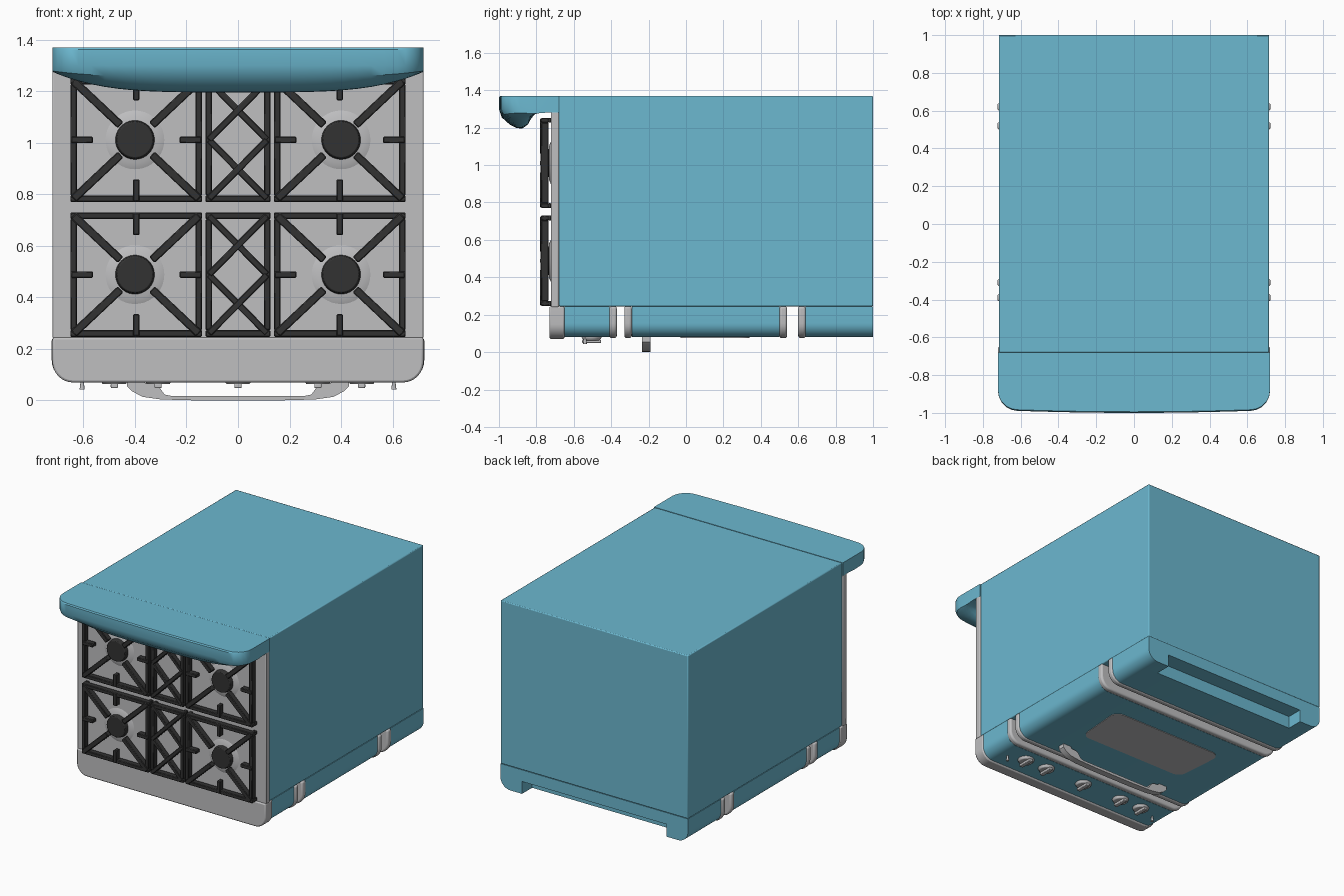
import bpy, bmesh, math
from mathutils import Matrix, Vector

if "Cube" in bpy.data.objects:
    bpy.data.objects.remove(bpy.data.objects["Cube"])


def mat(name, col):
    m = bpy.data.materials.new(name)
    m.diffuse_color = (*col, 1)
    m.use_nodes = True
    m.node_tree.nodes["Principled BSDF"].inputs["Base Color"].default_value = m.diffuse_color
    return m


BLUE = mat("enamel_blue", (0.15, 0.48, 0.63))
GREY = mat("steel_grey", (0.52, 0.52, 0.53))
DARK = mat("cast_iron", (0.032, 0.032, 0.032))


def finish(bm, name, m, bevel=0.0, seg=2):
    bmesh.ops.recalc_face_normals(bm, faces=bm.faces[:])
    me = bpy.data.meshes.new(name)
    bm.to_mesh(me)
    bm.free()
    ob = bpy.data.objects.new(name, me)
    bpy.context.collection.objects.link(ob)
    me.materials.append(m)
    if bevel:
        b = ob.modifiers.new("Bevel", 'BEVEL')
        b.width, b.segments, b.limit_method = bevel, seg, 'ANGLE'
        b.angle_limit = math.radians(40)
    bpy.context.view_layer.objects.active = ob
    ob.select_set(True)
    bpy.ops.object.shade_smooth_by_angle(angle=math.radians(35))
    ob.select_set(False)
    return ob


def add_prism(bm, pts, a, b, axis='y'):
    """Extrude a 2D outline: (x, z) along y, or (x, y) along z."""
    f = (lambda p, t: (p[0], t, p[1])) if axis == 'y' else (lambda p, t: (p[0], p[1], t))
    A = [bm.verts.new(f(p, a)) for p in pts]
    B = [bm.verts.new(f(p, b)) for p in pts]
    n = len(pts)
    bm.faces.new(A)
    bm.faces.new(B[::-1])
    for i in range(n):
        bm.faces.new((A[i], B[i], B[(i + 1) % n], A[(i + 1) % n]))


def prism(name, pts, a, b, m, axis='y', bevel=0.0, seg=2):
    bm = bmesh.new()
    add_prism(bm, pts, a, b, axis)
    return finish(bm, name, m, bevel, seg)


def arc(cx, cy, r, a0, a1, n=8):
    return [(cx + r * math.cos(math.radians(a0 + (a1 - a0) * i / n)),
             cy + r * math.sin(math.radians(a0 + (a1 - a0) * i / n))) for i in range(n + 1)]


def rect(x0, x1, y0, y1):
    return [(x0, y0), (x1, y0), (x1, y1), (x0, y1)]


def tub(w, z0, z1, r, notch=None):
    """Outline with a flat top and rounded lower corners, optional notch (half width, height)."""
    mid = []
    if notch:
        nw, nz = notch
        mid = [(-nw, z0), (-nw, nz), (nw, nz), (nw, z0)]
    return [(-w, z1)] + arc(-w + r, z0 + r, r, 180, 270) + mid + arc(w - r, z0 + r, r, 270, 360) + [(w, z1)]


# oven body
prism("oven_body", rect(-0.715, 0.715, 0.245, 1.37), -0.68, 1.0, BLUE, bevel=0.006)

# front sections, all sharing the rounded outline
prism("cooktop_front_edge", tub(0.72, 0.07, 0.245, 0.08), -0.73, -0.65, GREY, bevel=0.008)
prism("control_panel", tub(0.715, 0.08, 0.245, 0.075), -0.65, -0.41, BLUE)
prism("oven_door", tub(0.715, 0.08, 0.245, 0.075), -0.29, 0.50, BLUE)
prism("drawer_panel", tub(0.715, 0.08, 0.245, 0.075), 0.64, 0.89, BLUE)
prism("drawer_toe_kick", tub(0.715, 0.08, 0.245, 0.075, (0.55, 0.165)), 0.89, 1.0, BLUE)
for i, y in enumerate((-0.41, -0.33, 0.50, 0.60)):
    prism(f"trim_band_{i}", tub(0.723, 0.075, 0.245, 0.08), y, y + 0.04, GREY, bevel=0.012, seg=3)

# door window plate
w = (arc(0.37, 0.28, 0.06, 0, 90) + arc(-0.37, 0.28, 0.06, 90, 180)
     + arc(-0.35, 0.03, 0.06, 180, 270) + arc(0.35, 0.03, 0.06, 270, 360))
prism("door_window", w, 0.076, 0.082, GREY, axis='z')

# door handle, a bent bar
right = [(0.43, 0.08), (0.43, 0.055), (0.41, 0.035), (0.37, 0.014), (0.30, 0.004), (0.15, 0.0)]
inner = [(0.26, 0.018), (0.285, 0.023), (0.297, 0.04), (0.31, 0.06), (0.33, 0.066), (0.36, 0.068), (0.37, 0.08)]
half = right[::-1] + inner[::-1]
hb = bmesh.new()
mirror = [(-x, z) for x, z in half]
loop = right + mirror[:6] + mirror[6:] + inner
add_prism(hb, loop, -0.235, -0.19)
finish(hb, "door_handle", GREY)

# control knobs with grip bars, and end switches
for i, x in enumerate((-0.48, -0.31, 0, 0.31, 0.48)):
    bm = bmesh.new()
    bmesh.ops.create_cone(bm, cap_ends=True, segments=32, radius1=0.045, radius2=0.055, depth=0.02,
                          matrix=Matrix.Translation((x, -0.505, 0.073)))
    add_prism(bm, rect(x - 0.014, x + 0.014, -0.555, -0.455), 0.048, 0.066, 'z')
    finish(bm, f"knob_{i}", GREY, 0.004)
for i, x in enumerate((-0.605, 0.605)):
    bm = bmesh.new()
    bmesh.ops.create_cone(bm, cap_ends=True, segments=16, radius1=0.010, radius2=0.005, depth=0.04,
                          matrix=Matrix.Translation((x, -0.54, 0.063)))
    finish(bm, f"switch_{i}", GREY)

# cooktop plate
prism("cooktop_plate", rect(-0.72, 0.72, 0.24, 1.285), -0.722, -0.68, GREY, bevel=0.006)


# grates: bars given as line segments in the x-z plane
def bar(bm, p, q, width, y0=-0.775, y1=-0.74):
    p, q = Vector(p), Vector(q)
    d = (q - p).normalized()
    n = Vector((-d.y, d.x)) * width / 2
    add_prism(bm, [p + n, p - n, q - n, q + n], y0, y1)


def frame(bm, x0, x1, z0, z1):
    c = [(x0, z0), (x1, z0), (x1, z1), (x0, z1)]
    e = 0.013
    add_prism(bm, rect(x0 - e, x1 + e, z0 - e, z0 + e), -0.775, -0.735)
    add_prism(bm, rect(x0 - e, x1 + e, z1 - e, z1 + e), -0.775, -0.735)
    add_prism(bm, rect(x0 - e, x0 + e, z0 + e, z1 - e), -0.775, -0.735)
    add_prism(bm, rect(x1 - e, x1 + e, z0 + e, z1 - e), -0.775, -0.735)
    for x, z in c:      # feet
        add_prism(bm, rect(x - e, x + e, z - e, z + e), -0.74, -0.72)
    return c


for row, (z0, z1) in enumerate(((0.26, 0.717), (0.783, 1.24))):
    zc = (z0 + z1) / 2
    for side in (-1, 1):
        bm = bmesh.new()
        xc, hw = side * 0.395, 0.243
        for cx, cz in frame(bm, xc - hw, xc + hw, z0, z1):
            v = Vector((cx - xc, cz - zc))
            bar(bm, (cx, cz), (xc + v.x * 0.25, zc + v.y * 0.25), 0.032, -0.78)
        for dx, dz in ((1, 0), (-1, 0), (0, 1), (0, -1)):   # short fingers
            h = hw if dx else (z1 - z0) / 2
            bar(bm, (xc + dx * (h + 0.01), zc + dz * (h + 0.01)),
                (xc + dx * (h - 0.075), zc + dz * (h - 0.075)), 0.026, -0.78)
        finish(bm, f"burner_grate_{row}_{side}", DARK, 0.004, 1)

        # burner cap and its raised base
        for nm, r1, r2, y, d, m in (("burner_cap", 0.077, 0.07, -0.744, 0.034, DARK),
                                    ("burner_base", 0.125, 0.09, -0.725, 0.016, GREY)):
            b2 = bmesh.new()
            bmesh.ops.create_cone(b2, cap_ends=True, segments=40, radius1=r1, radius2=r2, depth=d,
                                  matrix=Matrix.Translation((side * 0.4, y, zc)) @ Matrix.Rotation(math.pi / 2, 4, 'X'))
            finish(b2, f"{nm}_{row}_{side}", m, 0.004)

    # narrow centre grate with two stacked crosses
    bm = bmesh.new()
    frame(bm, -0.113, 0.113, z0, z1)
    for a, b in ((z0, zc), (zc, z1)):
        bar(bm, (-0.113, a), (0.113, b), 0.026, -0.779)
        bar(bm, (-0.113, b), (0.113, a), 0.026, -0.777)
    finish(bm, f"centre_grate_{row}", DARK, 0.004, 1)

# back guard: profile lofted across x, (depth, lip weight), ends rounded
lip = [(0.32, -0.2), (0.305, 0.3), (0.26, 0.78), (0.225, 0.98), (0.195, 1.0),
       (0.165, 0.75), (0.15, 0.4), (0.13, 0.1), (0.10, 0.0), (0.0, 0.0)]
bm = bmesh.new()
rings = []
xs = [0.62 * i / 12 for i in range(-12, 13)]
ends = [0.62 + 0.1 * math.sin(math.radians(a)) for a in (18, 36, 54, 72, 90)]
for x in [-e for e in ends[::-1]] + xs + ends:
    t = abs(x) / 0.72
    c = max(0.0, abs(x) - 0.62)
    yf = -1.0 + 0.015 * t * t + 0.1 - math.sqrt(max(0.0, 0.01 - c * c))
    a = (-0.68 - yf) / 0.32
    drop = 0.08 * (1 - t ** 4) + 0.004
    ring = [(0, 1.37), (0.314, 1.37), (0.32, 1.362)]
    ring += [(d, 1.28 - drop * wt if wt >= 0 else 1.30) for d, wt in lip]
    rings.append([bm.verts.new((x, -0.68 - a * d, z)) for d, z in ring])
for A, B in zip(rings, rings[1:]):
    for i in range(len(A)):
        j = (i + 1) % len(A)
        bm.faces.new((A[i], A[j], B[j], B[i]))
bm.faces.new(rings[0])
bm.faces.new(rings[-1][::-1])
finish(bm, "back_guard", BLUE)
